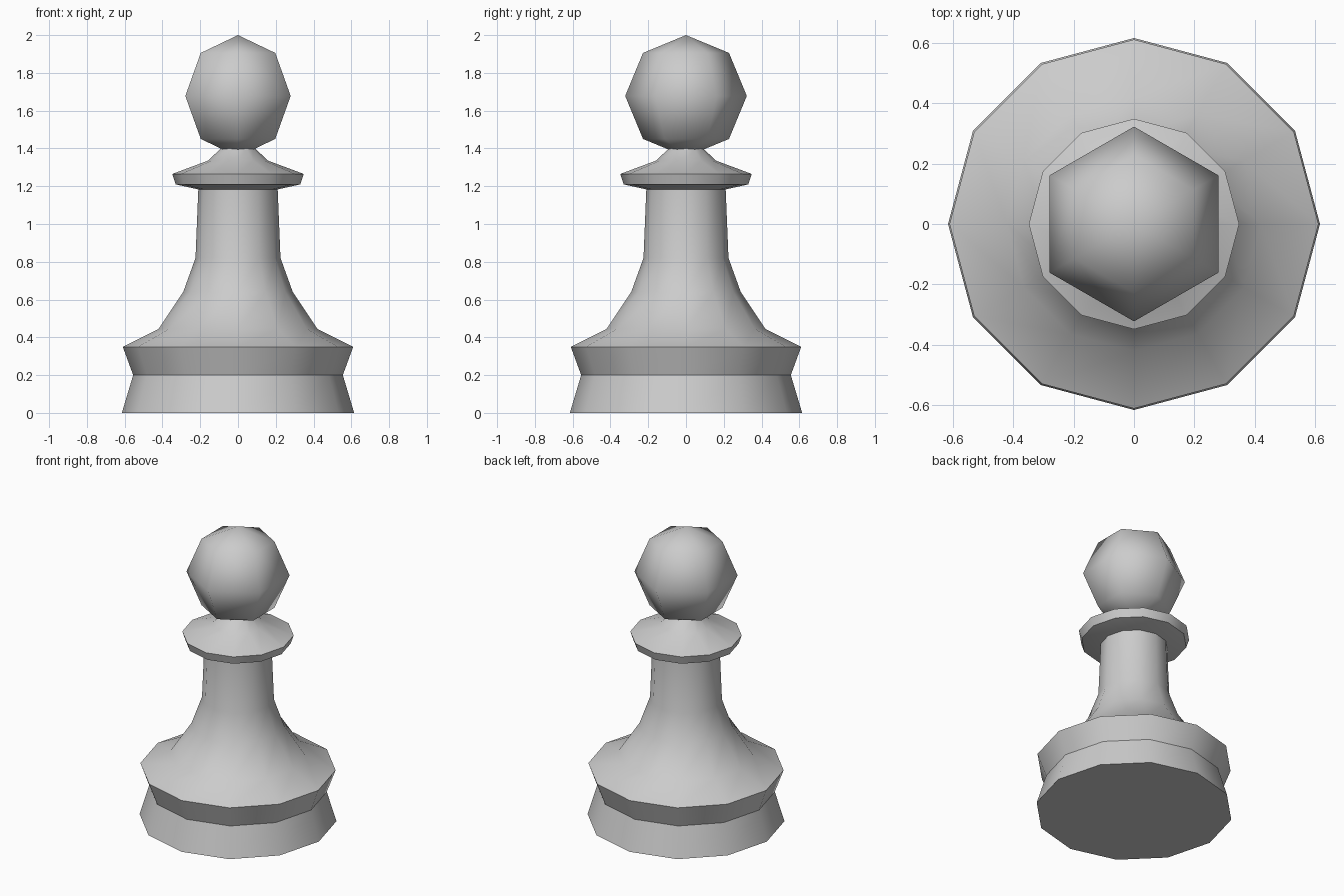
import bpy, math

if "Cube" in bpy.data.objects:
    bpy.data.objects.remove(bpy.data.objects["Cube"], do_unlink=True)

# Single plain grey
grey = bpy.data.materials.new("light grey")
grey.use_nodes = True
grey.diffuse_color = (0.6, 0.6, 0.6, 1)
grey.node_tree.nodes["Principled BSDF"].inputs["Base Color"].default_value = (0.6, 0.6, 0.6, 1)


def lathe(name, profile, sides=12):
    """Turn a (radius, height) profile around z and cap both ends."""
    verts = [(r * math.cos(math.tau * i / sides), r * math.sin(math.tau * i / sides), z)
             for r, z in profile for i in range(sides)]
    faces = [tuple(reversed(range(sides))), tuple(range(len(verts) - sides, len(verts)))]
    for k in range(len(profile) - 1):
        for i in range(sides):
            j = (i + 1) % sides
            a, b = k * sides, (k + 1) * sides
            faces.append((a + i, a + j, b + j, b + i))
    mesh = bpy.data.meshes.new(name)
    mesh.from_pydata(verts, [], faces)
    obj = bpy.data.objects.new(name, mesh)
    bpy.context.collection.objects.link(obj)
    return obj


def finish(obj, angle):
    obj.data.materials.append(grey)
    bpy.ops.object.select_all(action="DESELECT")
    obj.select_set(True)
    bpy.context.view_layer.objects.active = obj
    bpy.ops.object.shade_smooth_by_angle(angle=math.radians(angle))


# Flared base sweeping up into the stem
finish(lathe("base_and_stem", [(0.615, 0), (0.555, 0.2), (0.61, 0.35), (0.42, 0.445),
                               (0.29, 0.64), (0.225, 0.82), (0.21, 1.185)]), 35)

# Collar under the head
finish(lathe("collar", [(0.21, 1.183), (0.33, 1.21), (0.348, 1.265),
                        (0.16, 1.335), (0.09, 1.4)]), 35)

# Six-sided ball head with corners on the y axis
bpy.ops.mesh.primitive_uv_sphere_add(segments=6, ring_count=4, radius=0.322,
                                     location=(0, 0, 1.678))
head = bpy.context.object
head.name = "head"
corner = max(head.data.vertices, key=lambda v: math.hypot(v.co.x, v.co.y)).co
head.rotation_euler.z = math.pi / 2 - math.atan2(corner.y, corner.x)
finish(head, 180)
